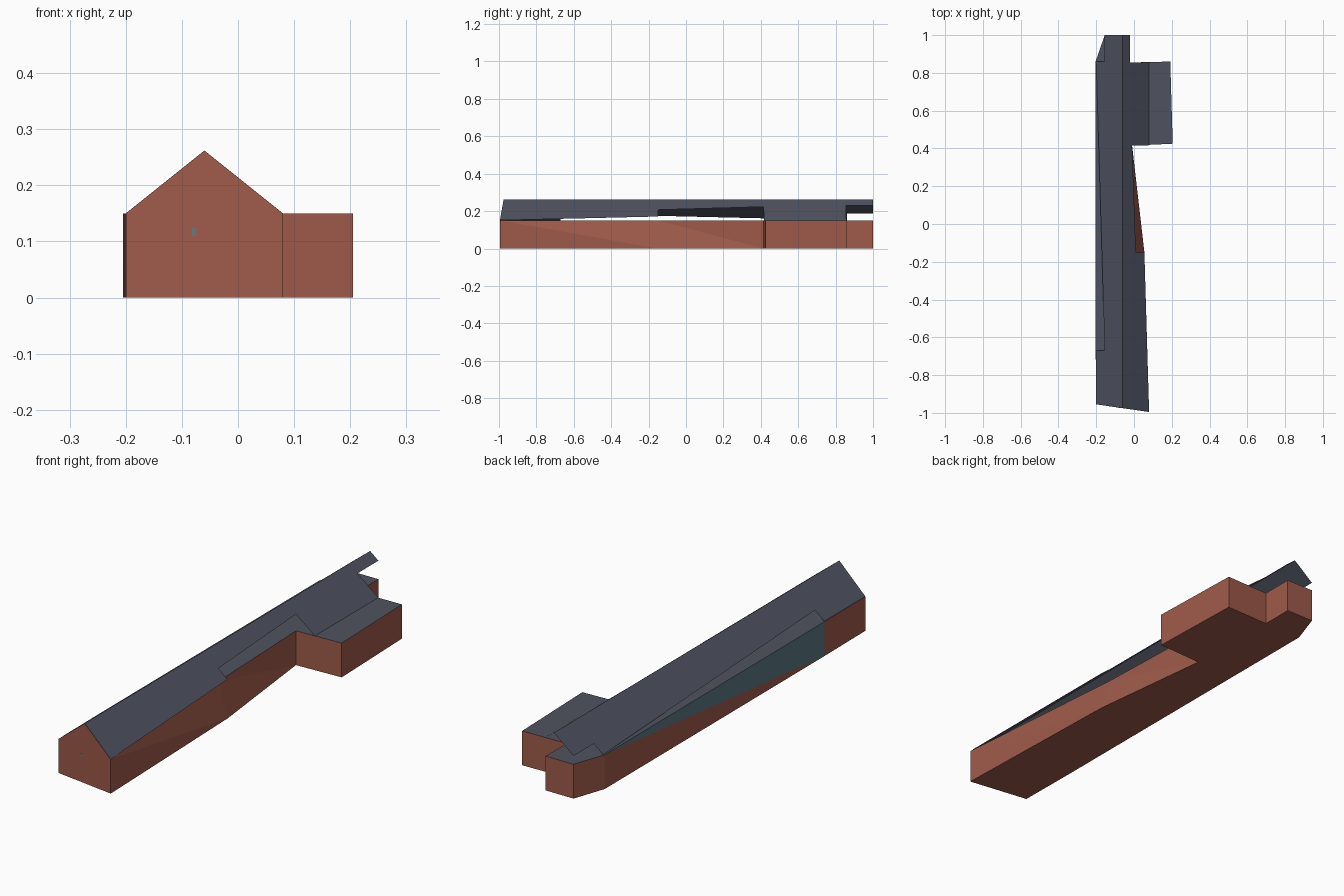
import bpy, bmesh, math

if "Cube" in bpy.data.objects:
    bpy.data.objects.remove(bpy.data.objects["Cube"])

WALL_H, RIDGE_H, RIDGE_X = 0.15, 0.262, -0.06
SLOPE = (RIDGE_H - WALL_H) / 0.14


def material(name, rgb):
    m = bpy.data.materials.new(name)
    m.diffuse_color = (*rgb, 1)
    m.use_nodes = True
    m.node_tree.nodes["Principled BSDF"].inputs["Base Color"].default_value = m.diffuse_color
    return m


BRICK = material("red brick", (0.343, 0.103, 0.068))
SLATE = material("grey slate", (0.078, 0.086, 0.116))
GLASS = material("teal glass", (0.107, 0.195, 0.233))


def make_object(name, bm, mats):
    mesh = bpy.data.meshes.new(name)
    bm.to_mesh(mesh)
    bm.free()
    for m in mats:
        mesh.materials.append(m)
    obj = bpy.data.objects.new(name, mesh)
    bpy.context.collection.objects.link(obj)
    return obj


# Walls: footprint counter-clockwise from the front left corner
top = [(-0.2, -0.955), (0.08, -0.995), (0.01, -0.15), (-0.01, 0.415),
       (0.205, 0.425), (0.192, 0.86), (-0.02, 0.855), (-0.02, 1.0),
       (-0.155, 1.0), (-0.205, 0.855), (-0.203, -0.67)]
base = list(top)
base[2] = (0.055, -0.15)          # the foot of the east wall bulges out here
bm = bmesh.new()
t = [bm.verts.new((x, y, WALL_H)) for x, y in top]
b = [bm.verts.new((x, y, 0)) for x, y in base]
n = len(top)
for i in range(n):
    j = (i + 1) % n
    bm.faces.new((t[i], b[i], b[j]))
    upper = bm.faces.new((t[i], b[j], t[j]))
    if i == 9:                    # glazed half of the long west wall
        upper.material_index = 2
bm.faces.new(b[::-1])
bm.faces.new(t).material_index = 1    # flat roof
make_object("walls_and_flat_roof", bm, (BRICK, SLATE, GLASS))


# Pitched roof: two slopes with stepped eaves, heights follow the pitch
def roof_slope(name, outline):
    bm = bmesh.new()
    vs = [bm.verts.new((x, y, RIDGE_H - abs(x - RIDGE_X) * SLOPE + 0.001))
          for x, y in outline]
    f = bm.faces.new(vs)
    f.normal_update()
    if f.normal.z < 0:
        f.normal_flip()
    bmesh.ops.triangulate(bm, faces=[f])
    make_object(name, bm, (SLATE,))


ridge = [(RIDGE_X, 1.0), (RIDGE_X, -0.975)]
roof_slope("west_roof", ridge + [
    (-0.2, -0.955), (-0.2, -0.67), (-0.155, -0.67), (-0.2, 0.853),
    (-0.2, 0.86), (-0.155, 0.86), (-0.155, 1.0)])
roof_slope("east_roof", ridge + [
    (0.08, -0.995), (0.055, -0.15), (0.01, -0.15), (-0.01, 0.415),
    (0.08, 0.417), (0.08, 0.857), (-0.02, 0.855), (-0.02, 1.0)])

# Front gable
bm = bmesh.new()
bm.faces.new([bm.verts.new(p) for p in (
    (-0.2, -0.955, WALL_H), (0.08, -0.995, WALL_H), (RIDGE_X, -0.975, RIDGE_H))])
make_object("front_gable", bm, (BRICK,))

# Tiny window on the front wall
bm = bmesh.new()
bmesh.ops.create_cube(bm, size=1)
bmesh.ops.scale(bm, vec=(0.007, 0.002, 0.014), verts=bm.verts)
window = make_object("front_window", bm, (GLASS,))
window.location = (-0.078, -0.9728, 0.117)
window.rotation_euler.z = math.atan2(-0.04, 0.28)
